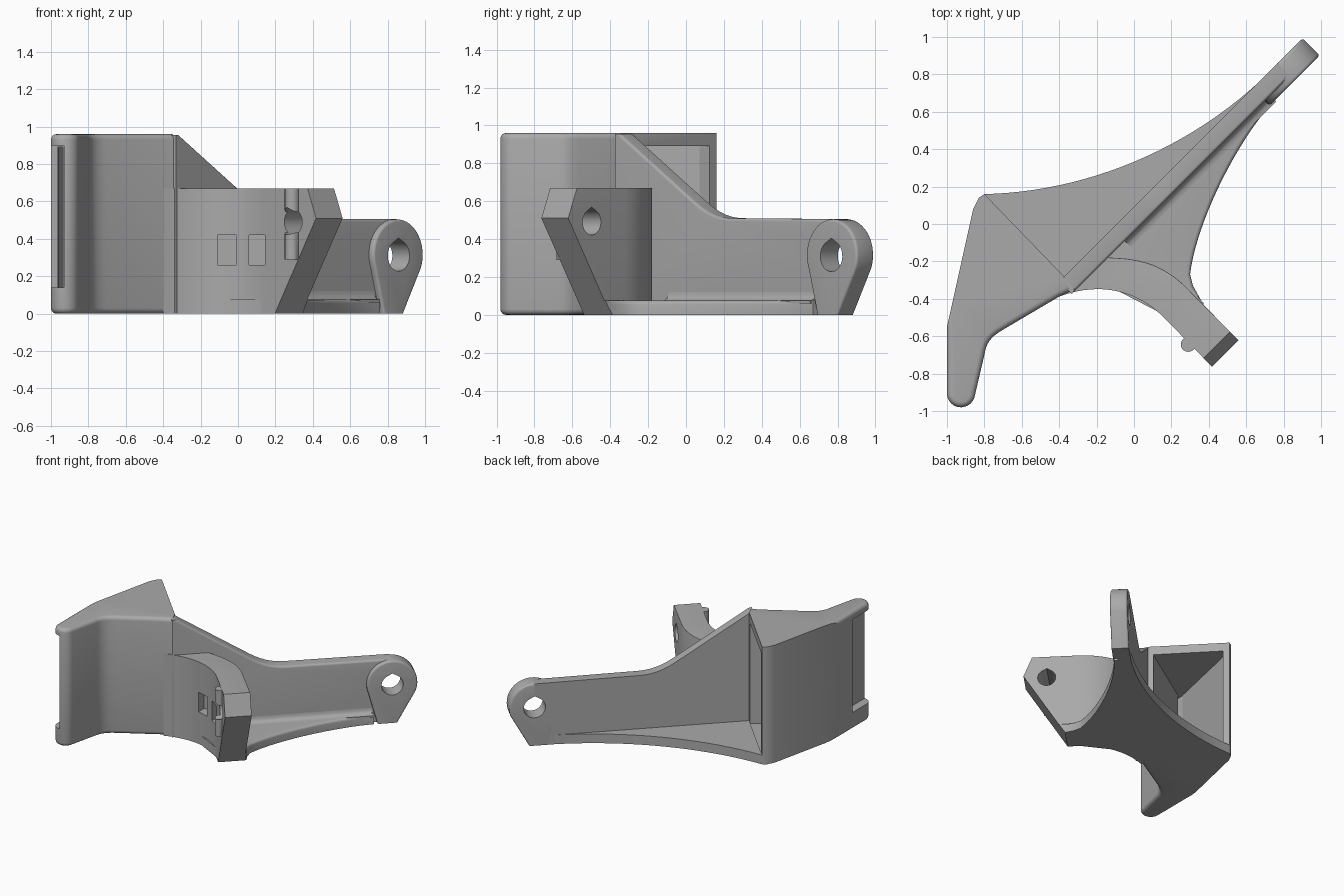
import bpy, bmesh
from math import cos, sin, radians, sqrt
from mathutils import Vector
from mathutils.geometry import interpolate_bezier

if "Cube" in bpy.data.objects:
    bpy.data.objects.remove(bpy.data.objects["Cube"])

GREY = 0.40
mat = bpy.data.materials.new("plain grey")
mat.use_nodes = True
mat.diffuse_color = (GREY, GREY, GREY, 1)
mat.node_tree.nodes["Principled BSDF"].inputs["Base Color"].default_value = (GREY, GREY, GREY, 1)

# Directions: U runs along the diagonal wall, W along the short arm
X, Y, Z = Vector((1, 0, 0)), Vector((0, 1, 0)), Vector((0, 0, 1))
U, V = (X + Y) / sqrt(2), (Y - X) / sqrt(2)
W = -V
FLAT, WALL, ARM_END = (X, Y, Z), (U, Z, V), (W, Z, U)


def prism(name, pts, h0, h1, axes=FLAT, bevel=0, rule=lambda a, b, h: True):
    """Extrude a profile; round the cap edges whose midpoint passes the rule."""
    bm = bmesh.new()
    a, b, h = axes
    low = [bm.verts.new(a * p[0] + b * p[1] + h * h0) for p in pts]
    top = [bm.verts.new(a * p[0] + b * p[1] + h * h1) for p in pts]
    caps = [bm.faces.new(low), bm.faces.new(top)]
    for i in range(len(pts)):
        j = (i + 1) % len(pts)
        bm.faces.new((low[i], low[j], top[j], top[i]))
    bmesh.ops.recalc_face_normals(bm, faces=bm.faces)
    if bevel:
        edges = []
        for e in (e for f in caps for e in f.edges):
            m = (e.verts[0].co + e.verts[1].co) / 2
            if rule(m.dot(a), m.dot(b), m.dot(h)):
                edges.append(e)
        bmesh.ops.bevel(bm, geom=edges, offset=bevel, segments=4, profile=0.5,
                        affect='EDGES', clamp_overlap=True)
    mesh = bpy.data.meshes.new(name)
    bm.to_mesh(mesh)
    bm.free()
    mesh.materials.append(mat)
    ob = bpy.data.objects.new(name, mesh)
    bpy.context.collection.objects.link(ob)
    return ob


def curve(p0, h0, h1, p1, n=16):
    pts = [Vector((*p, 0)) for p in (p0, h0, h1, p1)]
    return [(q.x, q.y) for q in interpolate_bezier(*pts, n)]


def arc(cx, cy, r, start, end, n=20):
    angles = [radians(start + (end - start) * i / n) for i in range(n + 1)]
    return [(cx + r * cos(t), cy + r * sin(t)) for t in angles]


def teardrop(cx, cy, r):
    return arc(cx, cy, r, 120, 420, 28) + [(cx, cy + r * 1.15)]


def box(x0, x1, y0, y1):
    return [(x0, y0), (x1, y0), (x1, y1), (x0, y1)]


def combine(ob, others, op='DIFFERENCE', keep=False):
    bpy.context.view_layer.objects.active = ob
    for other in others:
        mod = ob.modifiers.new(op.lower(), 'BOOLEAN')
        mod.operation, mod.object, mod.solver = op, other, 'EXACT'
        bpy.ops.object.modifier_apply(modifier=mod.name)
        if not keep:
            bpy.data.objects.remove(other)


# Hollow box with a rounded wing, open on its diagonal side
outline = [(-0.80, 0.16), (-0.83, 0.14), (-0.86, 0.08), (-1, -0.55)]
outline += arc(-0.925, -0.905, 0.075, 180, 350)
outline += curve((-0.80, -0.70), (-0.79, -0.63), (-0.76, -0.60), (-0.70, -0.565), 10)
outline += [(-0.40, -0.388), (-0.34, -0.36), (-0.375, -0.28)]
housing = prism("hollow_housing", outline, 0, 0.96, bevel=0.03,
                rule=lambda x, y, z: y < -0.36)
cavity = prism("cavity_cutter", [(-0.76, 0.13), (-0.82, 0.07), (-0.965, -0.60),
                                 (-0.93, -0.60), (-0.396, -0.25), (-0.25, -0.1),
                                 (-0.6, 0.29)], 0.07, 0.89)
recess = prism("recess_cutter", box(-1.1, -0.93, -1.1, -0.72), 0.14, 0.90)
passage = prism("passage_cutter", box(-0.965, -0.935, -0.75, -0.58), 0.14, 0.89)
combine(housing, [cavity, recess, passage])

# Diagonal wall with a sloping shoulder
profile = [(-0.50, 0), (-0.50, 0.955), (-0.47, 0.955)]
profile += curve((0.085, 0.60), (0.17, 0.545), (0.25, 0.512), (0.36, 0.51), 12)
profile += [(1.15, 0.505), (1.15, 0)]
wall = prism("diagonal_wall", profile, -0.03, 0.065, WALL, 0.02,
             lambda u, z, v: z > 0.5 and u > -0.47 and v < 0)

# Rounded boss at the end of the wall
boss = prism("end_boss", [(1.04, 0), (1.19, 0)] + arc(1.15, 0.315, 0.19, -22, 202, 32),
             -0.065, 0.065, WALL, 0.015, lambda u, z, v: z > 0.1)
pin_hole = prism("pin_hole_cutter", teardrop(1.15, 0.31, 0.082), -0.2, 0.2, WALL)
combine(wall, [pin_hole], keep=True)
combine(boss, [pin_hole])

# Curved short arm with a slanted end
path = curve((-0.40, -0.388), (-0.22, -0.32), (-0.02, -0.33), (0.15, -0.49), 18)
path += [(0.463, -0.81), (0.605, -0.668)]
path += curve((0.26, -0.32), (0.14, -0.21), (0.02, -0.185), (-0.12, -0.18), 12)
path += [(-0.2, -0.18), (-0.38, -0.34)]
arm = prism("short_arm", path, 0, 0.67, bevel=0.02,
            rule=lambda x, y, z: z > 0.1 and -0.3 < x < 0.5 and x + y > -0.3)
rib_at = U * -0.25 + W * 0.66
rib = prism("arm_rib", arc(rib_at.x, rib_at.y, 0.04, 0, 342, 19), 0.29, 0.668)
combine(arm, [rib], 'UNION')

# Base web with concave sides
edge = curve((-0.80, 0.16), (-0.30, 0.17), (0.25, 0.37), (0.68, 0.77), 24)
edge += curve((0.76, 0.67), (0.55, 0.45), (0.33, 0.0), (0.30, -0.27), 20)
edge += [(0.315, -0.33), (0.36, -0.41), (0.50, -0.56), (0.36, -0.69)]
edge += [(0.15, -0.48), (-0.12, -0.34), (-0.34, -0.34), (-0.375, -0.28)]
web = prism("base_web", edge, 0, 0.075, bevel=0.02,
            rule=lambda x, y, z: z > 0.03 and x > 0.3 and y > -0.4 and x - y > 0)

# Slanted end, cross hole and pockets
end_cut = prism("end_cutter", [(0.458, -0.1), (0.835, 0.51), (0.729, 0.77),
                               (1.2, 0.77), (1.2, -0.1)], -0.5, 0.2, ARM_END)
combine(web, [end_cut], keep=True)
cross_hole = prism("cross_hole_cutter", teardrop(0.66, 0.49, 0.068), -0.5, 0.2, ARM_END)
pocket_a = prism("wide_pocket_cutter", box(-0.11, -0.01, -0.6, -0.28), 0.26, 0.42)
pocket_b = prism("narrow_pocket_cutter", box(0.06, 0.145, -0.7, -0.36), 0.26, 0.42)
combine(arm, [end_cut, cross_hole, pocket_a, pocket_b])

# Fillet where the wall meets the base web
fillet = curve((-0.03, 0.12), (-0.032, 0.09), (-0.045, 0.076), (-0.075, 0.075), 6)
prism("wall_fillet", [(-0.02, 0.06), (-0.02, 0.12)] + fillet + [(-0.075, 0.06)],
      -0.1, 1.0, (V, Z, U))

# Smooth the curves and keep the corners sharp
for ob in bpy.context.view_layer.objects:
    ob.select_set(ob.type == 'MESH' and mat.name in ob.data.materials)
bpy.context.view_layer.objects.active = housing
bpy.ops.object.shade_smooth_by_angle(angle=radians(32))
